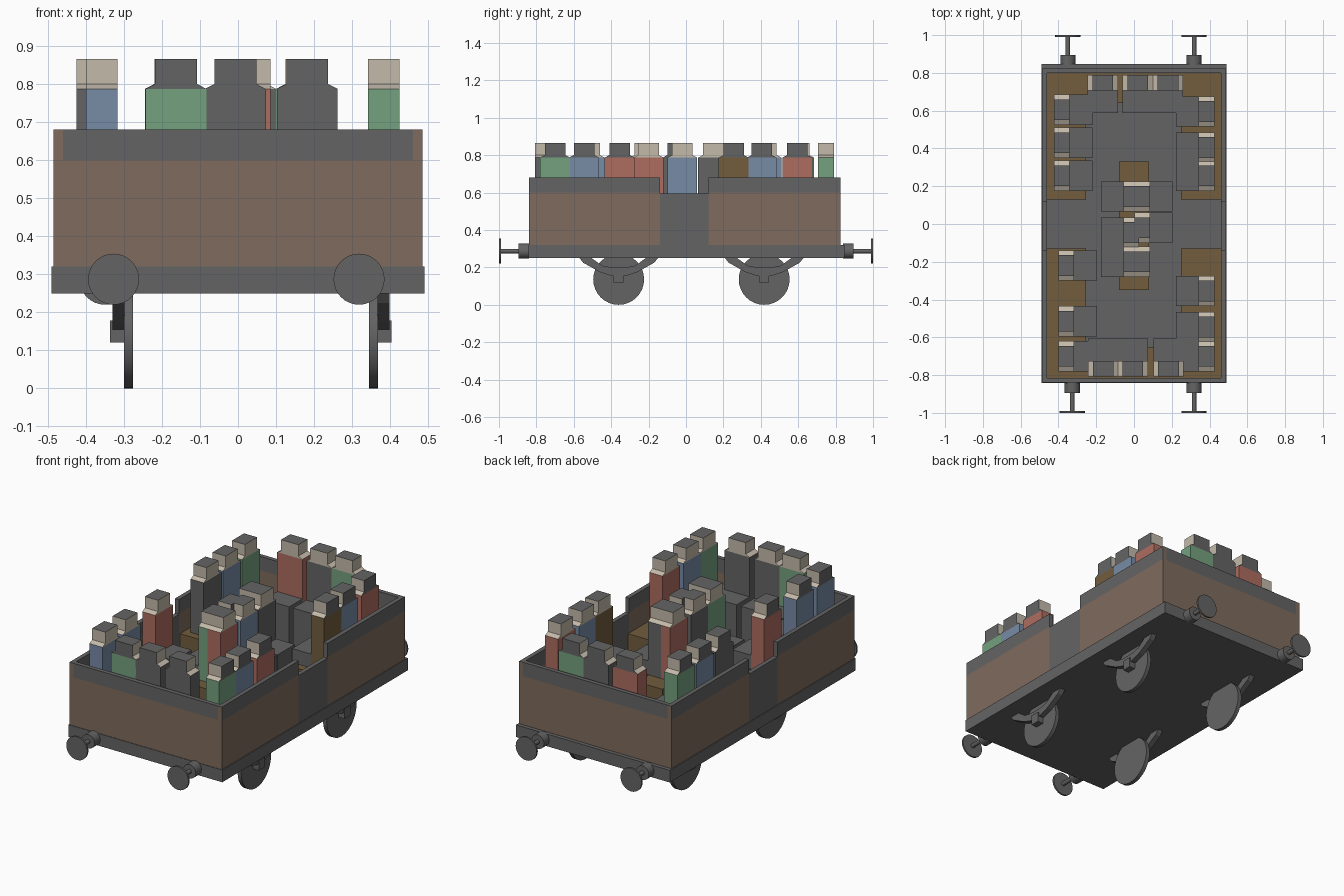
import bpy, bmesh, math
from mathutils import Matrix, Vector

if "Cube" in bpy.data.objects:
    bpy.data.objects.remove(bpy.data.objects["Cube"], do_unlink=True)


def material(name, *rgb):
    lin = [((c / 255 + 0.055) / 1.055) ** 2.4 for c in rgb] + [1]
    m = bpy.data.materials.new(name)
    m.use_nodes = True
    m.diffuse_color = lin
    m.node_tree.nodes["Principled BSDF"].inputs["Base Color"].default_value = lin
    return m


GREY = material("dark grey", 100, 100, 100)
WOOD = material("body brown", 127, 107, 93)
SEAT = material("seat brown", 114, 93, 61)
SKIN = material("skin", 196, 186, 170)
GREEN = material("shirt green", 117, 161, 127)
BLUE = material("shirt blue", 119, 139, 165)
RED = material("shirt red", 174, 108, 96)


def add_box(bm, lo, hi, mat=0):
    """Add a box between two corners and return its faces."""
    lo, hi = Vector(lo), Vector(hi)
    m = Matrix.Translation((lo + hi) / 2) @ Matrix.Diagonal((*(hi - lo), 1))
    verts = bmesh.ops.create_cube(bm, size=1, matrix=m)["verts"]
    faces = list({f for v in verts for f in v.link_faces})
    for f in faces:
        f.material_index = mat
    return faces


def finish(name, bm, mats, loc=(0, 0, 0), turn=0):
    bm.normal_update()
    me = bpy.data.meshes.new(name)
    bm.to_mesh(me)
    bm.free()
    for m in mats:
        me.materials.append(m)
    ob = bpy.data.objects.new(name, me)
    ob.location = loc
    ob.rotation_euler.z = turn
    bpy.context.collection.objects.link(ob)
    return ob


def box(name, lo, hi, mat):
    bm = bmesh.new()
    add_box(bm, lo, hi)
    return finish(name, bm, [mat])


def cylinder(name, centre, radius, depth, axis):
    bm = bmesh.new()
    turn = Matrix.Rotation(math.pi / 2, 4, "Y" if axis == "x" else "X")
    bmesh.ops.create_cone(bm, cap_ends=True, segments=32, radius1=radius,
                          radius2=radius, depth=depth, matrix=turn)
    ob = finish(name, bm, [GREY], centre)
    bpy.ops.object.select_all(action="DESELECT")
    ob.select_set(True)
    bpy.context.view_layer.objects.active = ob
    bpy.ops.object.shade_smooth_by_angle(angle=math.radians(40))
    return ob


FLOOR, BELT, RIM = 0.32, 0.6, 0.68
FRONT, BACK = -0.84, 0.825
DOOR_A, DOOR_B = -0.14, 0.12

# Chassis slab
box("chassis", (-0.49, -0.843, 0.25), (0.49, 0.847, FLOOR), GREY)

# End walls with grey top boards
for name, y in (("front", FRONT), ("back", BACK - 0.025)):
    box(name + "_wall", (-0.46, y, FLOOR), (0.46, y + 0.025, BELT), WOOD)
    box(name + "_top_board", (-0.46, y, BELT), (0.46, y + 0.025, RIM), GREY)

# Side walls, split by a low grey door
for side, x0, x1 in (("right", -0.485, -0.46), ("left", 0.46, 0.485)):
    box(side + "_door", (x0, DOOR_A, FLOOR), (x1, DOOR_B, 0.595), GREY)
    for end, y0, y1 in (("front", FRONT, DOOR_A), ("back", DOOR_B, BACK)):
        box(f"{side}_{end}_wall", (x0, y0, FLOOR), (x1, y1, BELT), WOOD)
        bm = bmesh.new()
        for f in add_box(bm, (x0, y0, BELT), (x1, y1, RIM)):
            f.normal_update()
            outer = abs(f.calc_center_median().y) > 0.8
            f.material_index = int(outer and abs(f.normal.y) > 0.9)
        finish(f"{side}_{end}_top_board", bm, [GREY, WOOD])

# Benches: a U at each end and one in the middle
SEAT_TOP = 0.48
for end, y0, y1, c0, c1 in (("front", FRONT + 0.025, -0.13, FRONT + 0.025, -0.655),
                            ("back", 0.13, BACK - 0.025, 0.64, BACK - 0.025)):
    box(end + "_left_bench", (0.25, y0, FLOOR), (0.46, y1, SEAT_TOP), SEAT)
    box(end + "_right_bench", (-0.46, y0, FLOOR), (-0.255, y1, SEAT_TOP), SEAT)
    box(end + "_end_bench", (-0.255, c0, FLOOR), (0.25, c1, SEAT_TOP), SEAT)
box("middle_bench", (-0.08, -0.35, FLOOR), (0.08, 0.33, SEAT_TOP), SEAT)


def passenger(name, x, y, turn, shirt, legs=True):
    """Seated blocky figure facing local +x, with its back at the origin."""
    bm = bmesh.new()
    deep, wide, head = 0.083, 0.08, 0.055
    shoulder, neck, top = 0.787, 0.8, 0.865
    add_box(bm, (0, -wide, SEAT_TOP), (deep, wide, shoulder), 0)
    # Sloping shoulders
    parts = add_box(bm, (0, -wide, shoulder), (deep, wide, neck), 1)
    for v in {v for f in parts for v in f.verts}:
        if v.co.z > shoulder + 0.005:
            v.co.y *= head / wide
    # Head, with hair on the back and top
    parts += add_box(bm, (0, -head, neck), (deep, head, top), 1)
    for f in parts:
        c = f.calc_center_median()
        if c.x < 0.001 or c.z > top - 0.001:
            f.material_index = 2
    # Thighs and shins
    if legs:
        add_box(bm, (deep, -wide, SEAT_TOP), (deep + 0.12, wide, 0.56), 2)
        add_box(bm, (deep + 0.06, -wide, FLOOR), (deep + 0.12, wide, SEAT_TOP), 2)
    finish(name, bm, [shirt, SKIN, GREY], (x, y, 0), turn)


# Passengers along the walls and on the middle bench
EAST, WEST, NORTH, SOUTH = 0, math.pi, math.pi / 2, -math.pi / 2
left_row = ((-0.70, GREEN), (-0.545, BLUE), (-0.355, RED),
            (0.255, SEAT), (0.405, BLUE), (0.595, RED))
right_row = ((-0.70, BLUE), (-0.515, BLUE), (-0.22, RED),
             (0.255, GREY), (0.43, BLUE), (0.605, GREEN))
front_row = ((-0.163, GREEN), (-0.007, GREY), (0.182, GREY))
back_row = ((-0.165, RED), (0.02, GREY), (0.18, GREEN))
middle_left = ((-0.20, RED), (-0.02, BLUE), (0.145, GREY))
middle_right = ((-0.20, GREEN), (-0.045, GREY), (0.145, RED))

for i, (y, c) in enumerate(left_row):
    passenger(f"left_passenger_{i}", 0.425, y, WEST, c)
for i, (y, c) in enumerate(right_row):
    passenger(f"right_passenger_{i}", -0.40 if y < 0 else -0.424, y, EAST, c)
for i, (x, c) in enumerate(front_row):
    passenger(f"front_passenger_{i}", x, -0.808, NORTH, c)
for i, (x, c) in enumerate(back_row):
    passenger(f"back_passenger_{i}", x, 0.79, SOUTH, c)
for i, (y, c) in enumerate(middle_left):
    passenger(f"middle_left_passenger_{i}", 0.002, y, EAST, c, legs=i > 0)
for i, (y, c) in enumerate(middle_right):
    passenger(f"middle_right_passenger_{i}", 0.027, y, WEST, c)


def leaf_spring(name, x0, x1, y):
    """Curved band hanging from the chassis, extruded sideways."""
    lower = [(-0.21, 0.25), (-0.19, 0.225), (-0.1, 0.175), (-0.04, 0.155)]
    upper = [(-0.04, 0.2), (-0.09, 0.21), (-0.145, 0.25)]
    half = lower + [(-a, z) for a, z in reversed(lower)]
    outline = half + [(-a, z) for a, z in reversed(upper)] + upper
    bm = bmesh.new()
    face = bm.faces.new([bm.verts.new((x0, y + a, z)) for a, z in outline])
    ext = bmesh.ops.extrude_face_region(bm, geom=[face])["geom"]
    bmesh.ops.translate(bm, vec=(x1 - x0, 0, 0),
                        verts=[v for v in ext if isinstance(v, bmesh.types.BMVert)])
    bmesh.ops.recalc_face_normals(bm, faces=bm.faces)
    finish(name, bm, [GREY])


# Wheels, springs and axle boxes
for end, y in (("front", -0.36), ("back", 0.418)):
    for side, x, s in (("right", -0.288, -1), ("left", 0.356, 1)):
        cylinder(f"{end}_{side}_wheel", (x, y, 0.136), 0.136, 0.023, "x")
        a, b = sorted((x + s * 0.01, x + s * 0.042))
        leaf_spring(f"{end}_{side}_spring", a, b, y)
        a, b = sorted((x + s * 0.01, x + s * 0.048))
        box(f"{end}_{side}_axle_box", (a, y - 0.027, 0.12), (b, y + 0.027, 0.178), GREY)

# Buffers
for end, s, xs in (("front", -1, (-0.327, 0.318)), ("back", 1, (-0.35, 0.318))):
    for side, x in zip(("right", "left"), xs):
        part = f"{end}_{side}_buffer"
        cylinder(part + "_housing", (x, s * 0.868, 0.287), 0.04, 0.055, "y")
        cylinder(part + "_rod", (x, s * 0.94, 0.287), 0.012, 0.11, "y")
        cylinder(part + "_disc", (x, s * 0.995, 0.287), 0.067, 0.01, "y")
